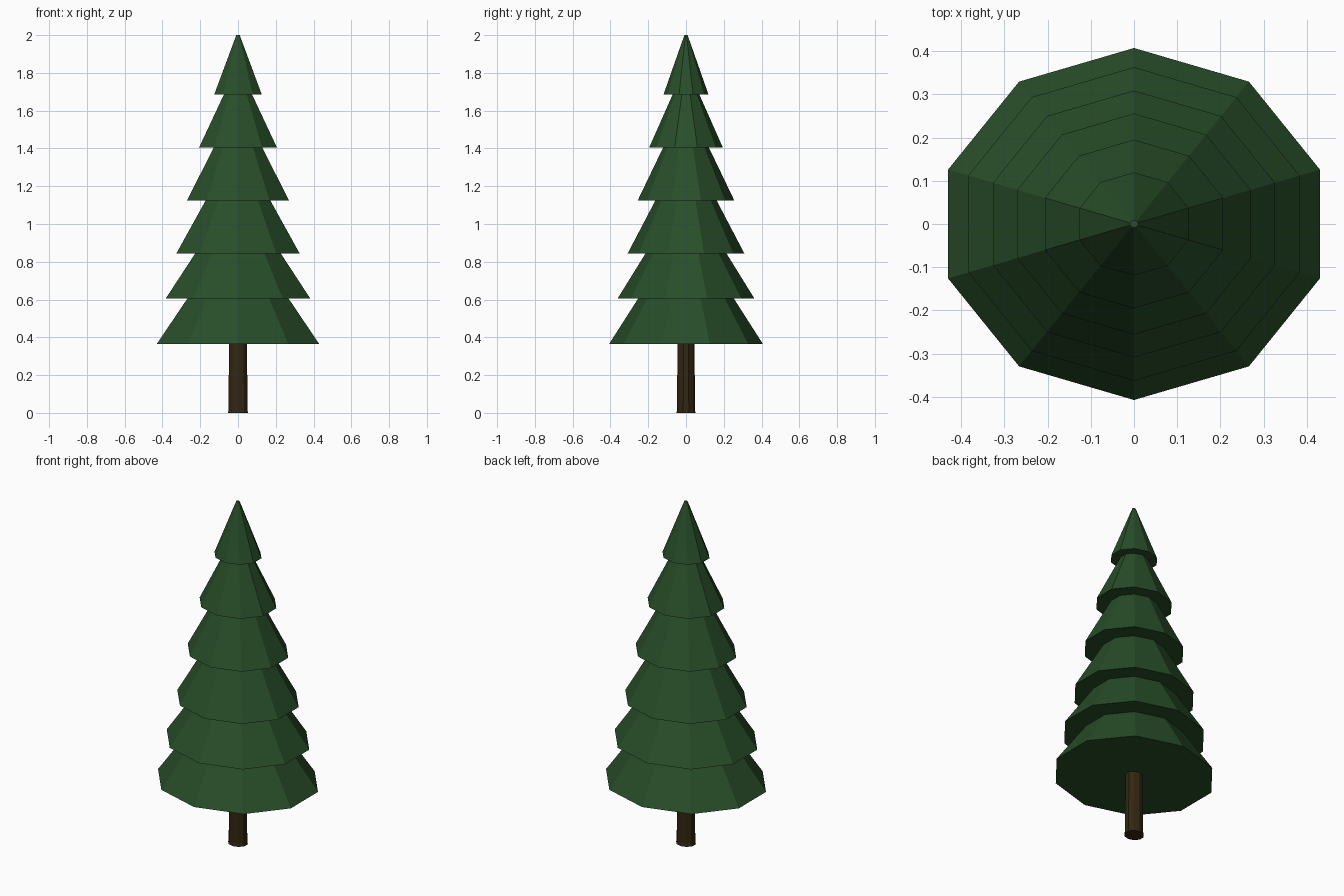
import bpy, bmesh, math

if "Cube" in bpy.data.objects:
    bpy.data.objects.remove(bpy.data.objects["Cube"])

SIDES = 10
DEPTH = 0.9  # the tree is slightly flattened front to back


def material(name, rgb):
    m = bpy.data.materials.new(name)
    m.diffuse_color = (*rgb, 1.0)
    m.use_nodes = True
    m.node_tree.nodes["Principled BSDF"].inputs["Base Color"].default_value = m.diffuse_color
    return m


def lathe(name, profile, mat):
    """Closed, flat-faced ten-sided solid from (half width, height) points."""
    bm = bmesh.new()
    rings = []
    for half, z in profile:
        r = half / math.cos(math.radians(18))
        ring = []
        for k in range(SIDES):
            a = math.radians(18 + 36 * k)
            ring.append(bm.verts.new((r * math.cos(a), DEPTH * r * math.sin(a), z)))
        rings.append(ring)
    for low, high in zip(rings, rings[1:]):
        for k in range(SIDES):
            n = (k + 1) % SIDES
            bm.faces.new((low[k], low[n], high[n], high[k]))
    bm.faces.new(rings[0][::-1])
    bm.faces.new(rings[-1])
    bmesh.ops.recalc_face_normals(bm, faces=bm.faces[:])
    mesh = bpy.data.meshes.new(name)
    bm.to_mesh(mesh)
    bm.free()
    mesh.materials.append(mat)
    obj = bpy.data.objects.new(name, mesh)
    bpy.context.collection.objects.link(obj)
    return obj


green = material("needle green", (0.021, 0.076, 0.022))
brown = material("bark brown", (0.032, 0.020, 0.006))

# Branch tiers: bottom height, skirt half width, half width at the top
tiers = [
    (0.365, 0.430, 0.268),
    (0.605, 0.383, 0.226),
    (0.845, 0.326, 0.171),
    (1.125, 0.270, 0.128),
    (1.405, 0.206, 0.075),
    (1.685, 0.126, 0.009),
]
tops = [t[0] for t in tiers[1:]] + [2.0]
outline = []
for (z, skirt, neck), top in zip(tiers, tops):
    outline += [(skirt, z), (neck, top)]
lathe("branches", outline, green)

# Trunk, flared a little at the foot
lathe("trunk", [(0.053, 0.0), (0.050, 0.015), (0.049, 0.20),
                (0.047, 0.21), (0.047, 0.37)], brown)
